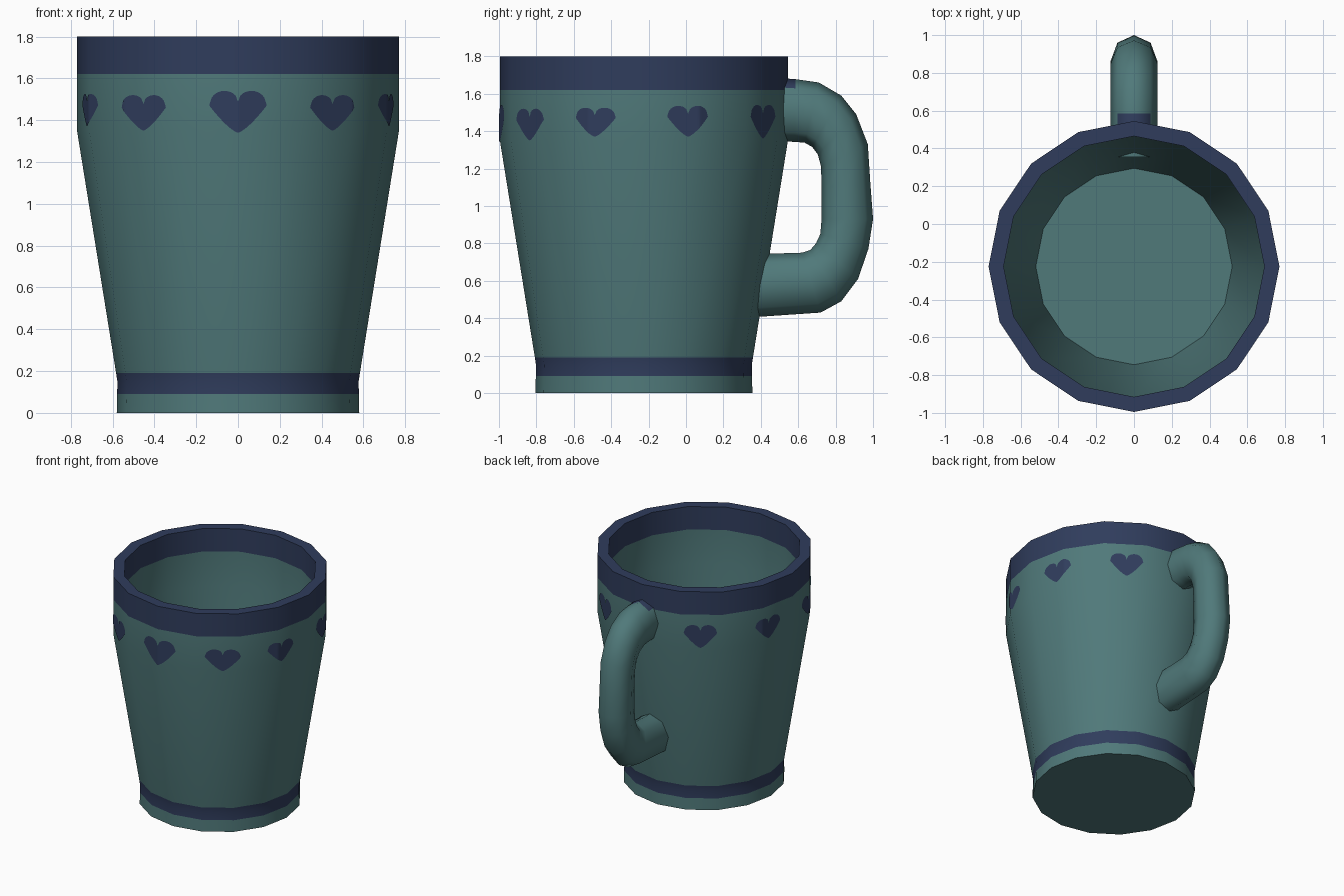
import bpy, bmesh, math

if "Cube" in bpy.data.objects:
    bpy.data.objects.remove(bpy.data.objects["Cube"])

SIDES = 16
CY = -0.225          # mug axis in y
R_TOP = 0.77


def material(name, rgb):
    m = bpy.data.materials.new(name)
    m.diffuse_color = (*rgb, 1)
    m.use_nodes = True
    m.node_tree.nodes["Principled BSDF"].inputs["Base Color"].default_value = m.diffuse_color
    return m


GREEN = material("teal_glaze", (0.080, 0.192, 0.195))
BLUE = material("navy_paint", (0.029, 0.046, 0.108))


def finish(name, rings, mats, rule, closed=True, caps=True, recalc=True):
    """Bridge rings of points into a skin, colour faces by rule, smooth it."""
    bm = bmesh.new()
    vs = [[bm.verts.new(p) for p in ring] for ring in rings]
    n = len(vs[0])
    for a, b in zip(vs, vs[1:]):
        for i in range(n if closed else n - 1):
            j = (i + 1) % n
            bm.faces.new((a[i], a[j], b[j], b[i]))
    if caps:
        bm.faces.new(vs[0][::-1])
        bm.faces.new(vs[-1])
    if recalc:
        bmesh.ops.recalc_face_normals(bm, faces=bm.faces)
    for f in bm.faces:
        f.material_index = rule(f.calc_center_median())
    me = bpy.data.meshes.new(name)
    bm.to_mesh(me)
    bm.free()
    for m in mats:
        me.materials.append(m)
    ob = bpy.data.objects.new(name, me)
    bpy.context.collection.objects.link(ob)
    bpy.ops.object.select_all(action='DESELECT')
    ob.select_set(True)
    bpy.context.view_layer.objects.active = ob
    bpy.ops.object.shade_smooth_by_angle(angle=math.radians(60))
    return ob


# Cup: outer wall, rim, inner wall, floor
profile = [(0.58, 0), (0.578, 0.09), (0.577, 0.15), (0.583, 0.19), (R_TOP, 1.35),
           (R_TOP, 1.62), (R_TOP, 1.80), (0.69, 1.80), (0.69, 1.62), (0.69, 1.35), (0.52, 0.15)]
rings = []
for r, z in profile:
    angles = [2 * math.pi * i / SIDES for i in range(SIDES)]
    rings.append([(r * math.sin(a), CY - r * math.cos(a), z) for a in angles])


def band(c):
    outside = math.hypot(c.x, c.y - CY) > 0.54
    return int(c.z > 1.62 or (outside and 0.09 < c.z < 0.19))


finish("cup", rings, [GREEN, BLUE], band)

# Handle: outer and inner outline points (y, z), joined by eight-sided sections
outline = [((0.48, 1.685), (0.48, 1.345)), ((0.585, 1.678), (0.58, 1.343)),
           ((0.71, 1.66), (0.635, 1.338)), ((0.83, 1.59), (0.675, 1.315)),
           ((0.91, 1.49), (0.705, 1.275)), ((0.972, 1.33), (0.722, 1.21)),
           ((0.985, 1.13), (0.725, 1.10)), ((1.0, 0.93), (0.725, 0.93)),
           ((0.975, 0.77), (0.718, 0.85)), ((0.92, 0.61), (0.695, 0.80)),
           ((0.83, 0.49), (0.665, 0.765)), ((0.72, 0.43), (0.62, 0.75)),
           ((0.355, 0.405), (0.355, 0.742))]
rings = []
for (yo, zo), (yi, zi) in outline:
    ring = []
    for k in range(8):
        a = k * math.pi / 4
        t = (1 - math.cos(a)) / 2
        ring.append((0.124 * math.sin(a), yo + (yi - yo) * t, zo + (zi - zo) * t))
    rings.append(ring)
finish("handle", rings, [GREEN, BLUE], lambda c: int(c.y < 0.58 and c.z > 1.62))


# Painted hearts wrapped on the faceted wall
def on_wall(x, z, a0):
    a = a0 + x / R_TOP
    step = 2 * math.pi / SIDES
    r = R_TOP * math.cos(step / 2) / math.cos(a % step - step / 2) + 0.004
    return (r * math.sin(a), CY - r * math.cos(a), z)


def heart(name, deg, width, z0, z1):
    low, high = [], []
    for i in range(25):
        u = i / 12 - 1
        d = abs(u) - 0.55
        lobe = math.sqrt(max(0, 1 - (d / (0.55 if d < 0 else 0.45)) ** 2))
        for row, t in ((low, 0.65 * abs(u) ** 1.35), (high, 0.66 + 0.08 * (1 - abs(u)) + 0.3 * lobe)):
            row.append(on_wall(u * width / 2, z0 + (z1 - z0) * t, math.radians(deg)))
    finish(name, [low, high], [BLUE], lambda c: 0, closed=False, caps=False, recalc=False)


heart("heart_front", 0, 0.28, 1.34, 1.54)
for side, s in (("right", 1), ("left", -1)):
    for i, (deg, w, z0, z1) in enumerate([(36.5, 0.26, 1.35, 1.52), (70, 0.23, 1.37, 1.525),
                                          (108, 0.23, 1.37, 1.535), (147, 0.24, 1.36, 1.54)]):
        heart(f"heart_{side}_{i + 1}", s * deg, w, z0, z1)
